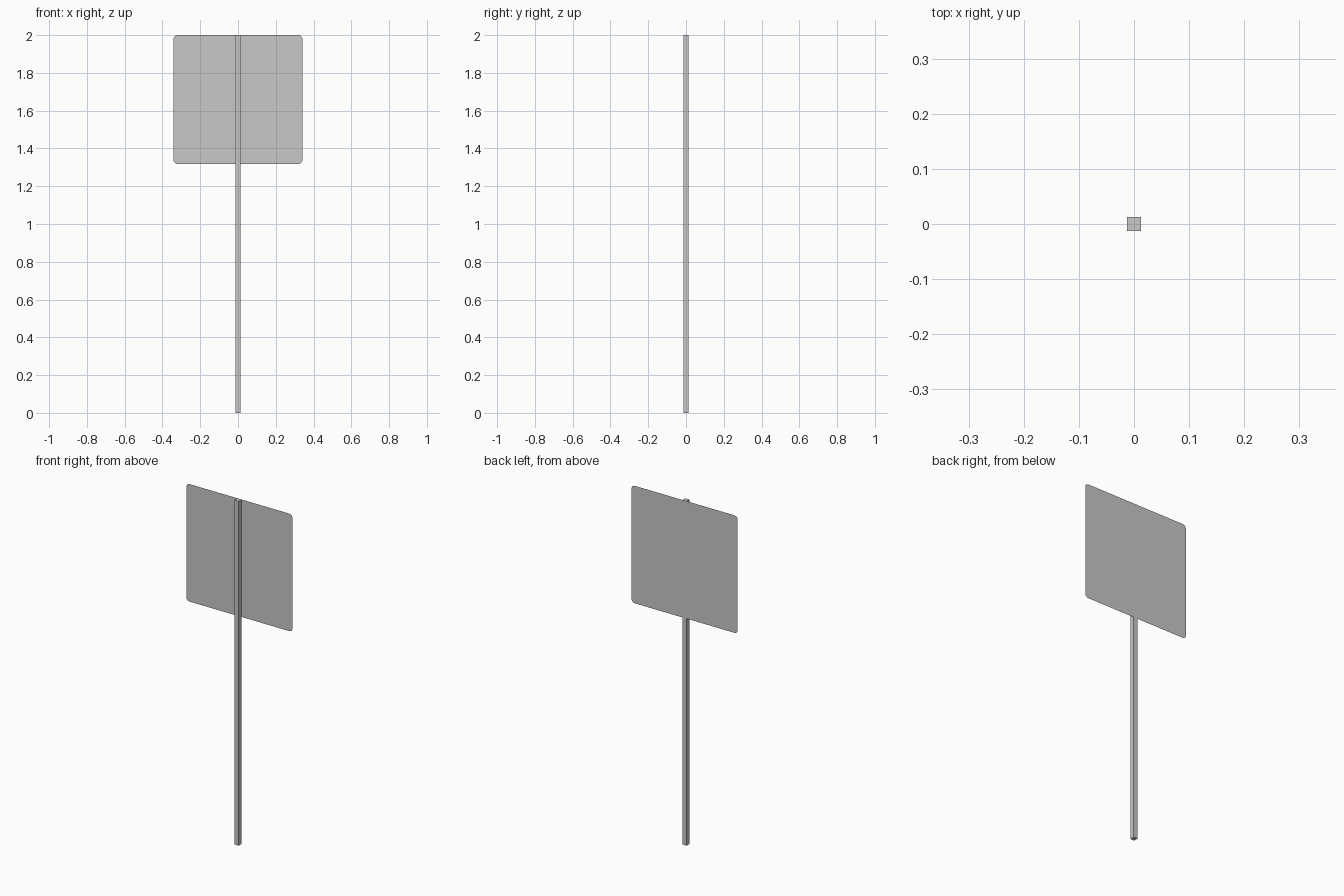
import bpy
import bmesh
from math import cos, sin, pi

cube = bpy.data.objects.get("Cube")
if cube:
    bpy.data.objects.remove(cube, do_unlink=True)

HALF = 0.013             # half the post's width
HEIGHT = 2.0
PANEL_HALF = 0.341
PANEL_BOTTOM = 1.318
RADIUS = 0.022           # panel corner radius
STEPS = 6

grey = bpy.data.materials.new("light metal grey")
grey.use_nodes = True
colour = (0.58, 0.58, 0.58, 1)
grey.diffuse_color = colour
grey.node_tree.nodes["Principled BSDF"].inputs["Base Color"].default_value = colour


def add_object(name, bm):
    mesh = bpy.data.meshes.new(name)
    bm.to_mesh(mesh)
    bm.free()
    mesh.materials.append(grey)
    obj = bpy.data.objects.new(name, mesh)
    bpy.context.collection.objects.link(obj)


# Square post
bm = bmesh.new()
bmesh.ops.create_cube(bm, size=1)
bmesh.ops.scale(bm, vec=(2 * HALF, 2 * HALF, HEIGHT), verts=bm.verts)
bmesh.ops.translate(bm, vec=(0, 0, HEIGHT / 2), verts=bm.verts)
add_object("post", bm)

# Thin sheet panel with rounded corners, flush with the back of the post
bm = bmesh.new()
mid = (HEIGHT + PANEL_BOTTOM) / 2
reach_x = PANEL_HALF - RADIUS
reach_z = (HEIGHT - PANEL_BOTTOM) / 2 - RADIUS
outline = []
for corner, (sx, sz) in enumerate([(1, 1), (-1, 1), (-1, -1), (1, -1)]):
    for step in range(STEPS + 1):
        angle = (corner + step / STEPS) * pi / 2
        outline.append(bm.verts.new((sx * reach_x + RADIUS * cos(angle), HALF,
                                     mid + sz * reach_z + RADIUS * sin(angle))))
# Reversed order makes the sheet face backwards
bm.faces.new(reversed(outline))
add_object("sign_panel", bm)
